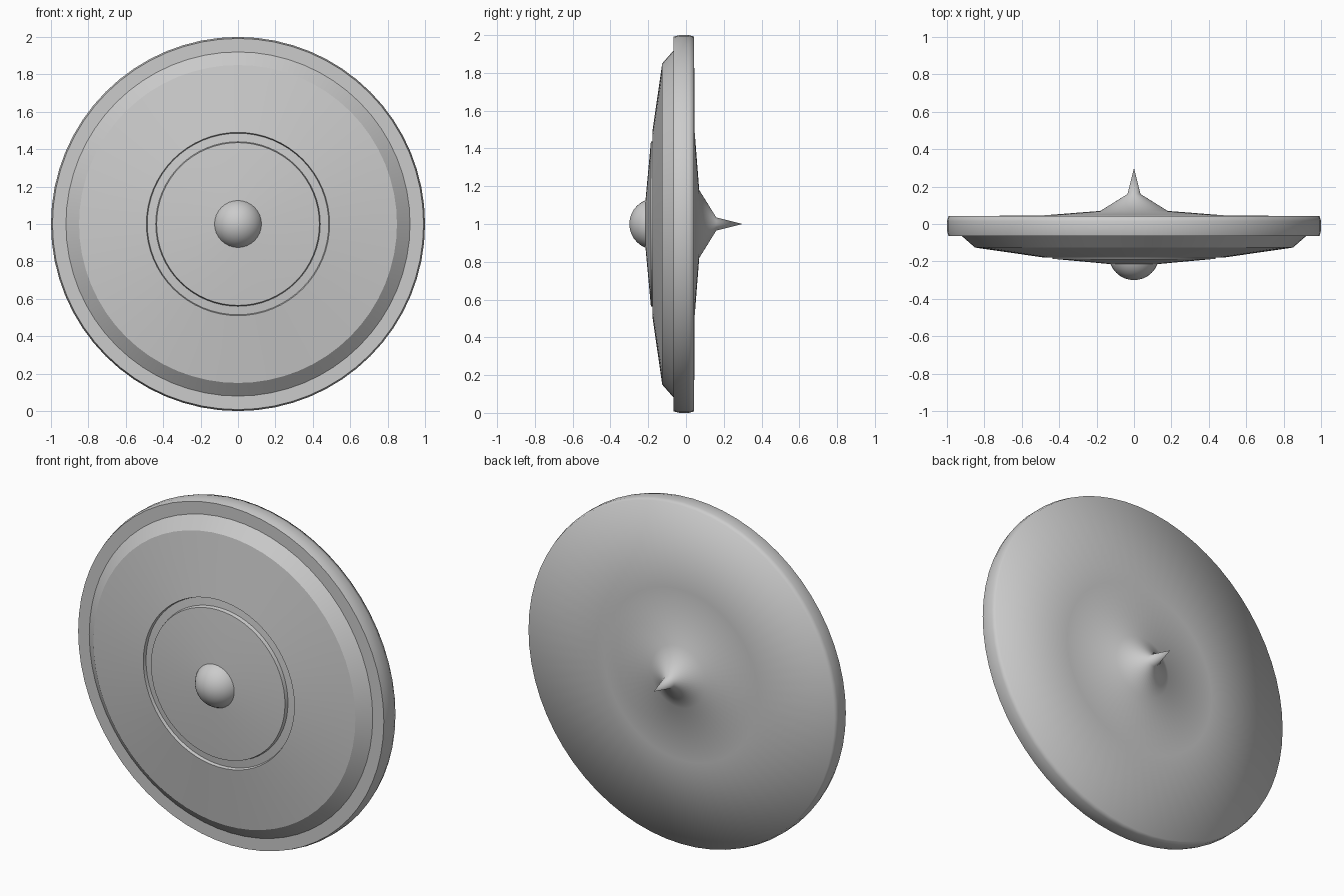
import bpy, bmesh, math
from mathutils import Matrix

if "Cube" in bpy.data.objects:
    bpy.data.objects.remove(bpy.data.objects["Cube"])

SIDES = 64
CENTRE_Z = 1.0

steel = bpy.data.materials.new("light_grey")
steel.diffuse_color = (0.6, 0.6, 0.6, 1)
steel.use_nodes = True
steel.node_tree.nodes["Principled BSDF"].inputs["Base Color"].default_value = steel.diffuse_color


def lathe(name, profile, sharp_before_y):
    """Spin (radius, y) points round the y axis; crease only the front side."""
    bm = bmesh.new()
    rings = []
    for r, y in profile:
        if r == 0:
            rings.append([bm.verts.new((0, y, CENTRE_Z))] * SIDES)
        else:
            rings.append([bm.verts.new((r * math.cos(a), y, CENTRE_Z + r * math.sin(a)))
                          for a in (2 * math.pi * i / SIDES for i in range(SIDES))])
    for a, b in zip(rings, rings[1:]):
        for i in range(SIDES):
            j = (i + 1) % SIDES
            bm.faces.new(list(dict.fromkeys((a[i], a[j], b[j], b[i]))))
    bmesh.ops.recalc_face_normals(bm, faces=bm.faces)
    for f in bm.faces:
        f.smooth = True
    for e in bm.edges:
        front = all(v.co.y < sharp_before_y for v in e.verts)
        if front and e.calc_face_angle(0) > math.radians(30):
            e.smooth = False
    return finish(name, bm)


def finish(name, bm):
    mesh = bpy.data.meshes.new(name)
    bm.to_mesh(mesh)
    bm.free()
    mesh.materials.append(steel)
    obj = bpy.data.objects.new(name, mesh)
    bpy.context.collection.objects.link(obj)
    return obj


# Shield disc: stepped front with a ring groove, rounded rim, flared back spike
lathe("shield_disc", [
    (0, -0.217), (0.13, -0.214),                    # centre plate
    (0.435, -0.186), (0.44, -0.165),                # inner groove wall
    (0.485, -0.160), (0.49, -0.178),                # outer groove wall
    (0.85, -0.126), (0.92, -0.065),                 # dish and bevel
    (0.992, -0.065), (1.0, -0.035), (1.0, 0.015), (0.992, 0.043),  # rim
    (0.5, 0.045), (0.18, 0.07), (0.035, 0.16), (0, 0.30),          # back and spike
], -0.05)

# Round boss in the middle of the front
bm = bmesh.new()
bmesh.ops.create_uvsphere(bm, u_segments=32, v_segments=16, radius=0.135)
bmesh.ops.transform(bm, verts=bm.verts,
                    matrix=Matrix.Translation((0, -0.165, CENTRE_Z)) @ Matrix.Rotation(math.pi / 2, 4, 'X'))
for f in bm.faces:
    f.smooth = True
# keep only the part that stands out from the plate
bmesh.ops.delete(bm, geom=[v for v in bm.verts if v.co.y > -0.16], context='VERTS')
finish("centre_boss", bm)
